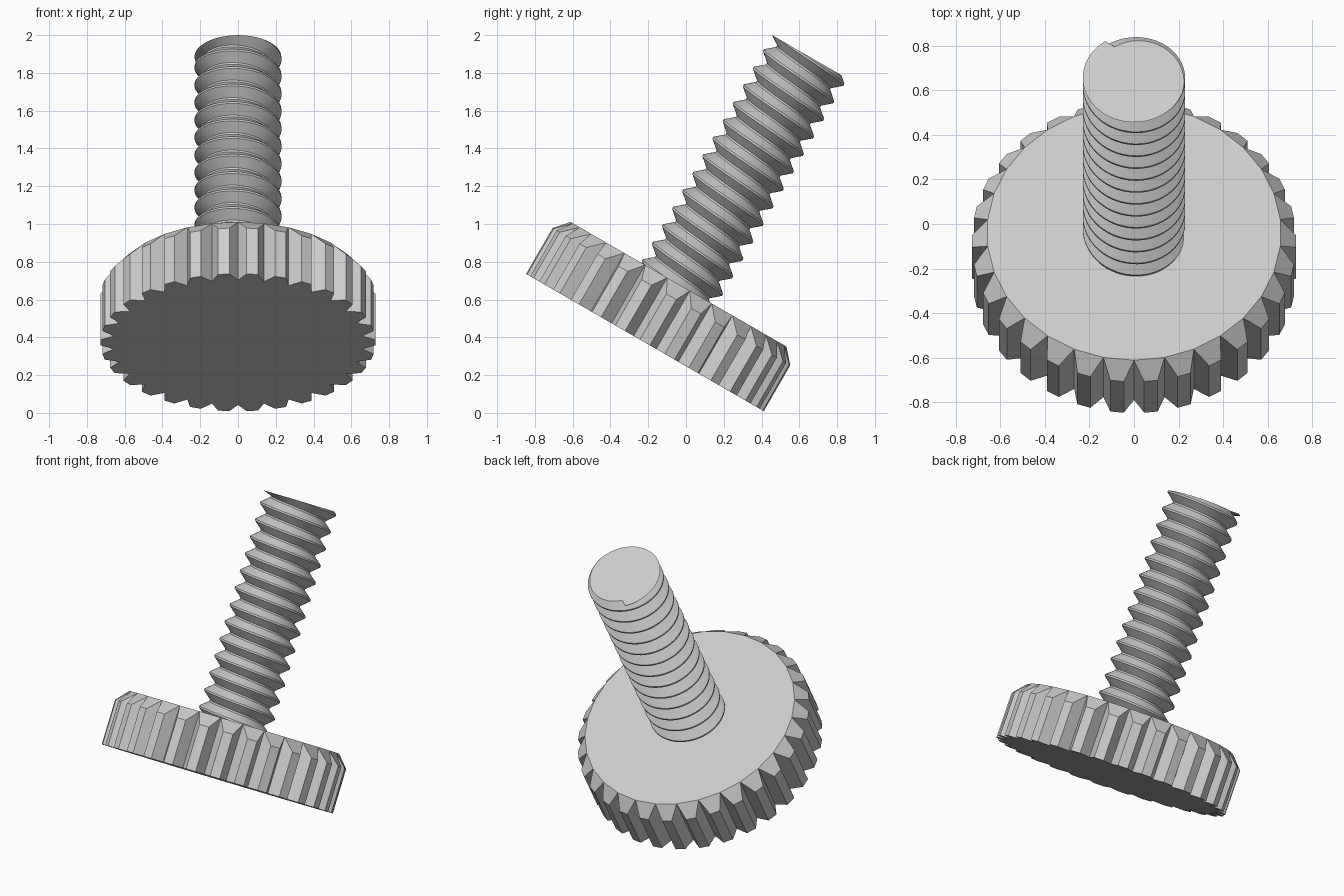
import bpy, bmesh, math
from mathutils import Matrix

if "Cube" in bpy.data.objects:
    bpy.data.objects.remove(bpy.data.objects["Cube"])

TILT = Matrix.Translation((0, -0.2175, 0.3725)) @ Matrix.Rotation(math.radians(-30), 4, 'X')

steel = bpy.data.materials.new("light_grey_steel")
steel.diffuse_color = (0.6, 0.6, 0.6, 1)
steel.use_nodes = True
steel.node_tree.nodes["Principled BSDF"].inputs["Base Color"].default_value = steel.diffuse_color


def polar(r, a, h):
    return (r * math.cos(a), r * math.sin(a), h)


def finish(bm, name):
    bmesh.ops.remove_doubles(bm, verts=bm.verts, dist=1e-5)
    bmesh.ops.recalc_face_normals(bm, faces=bm.faces)
    me = bpy.data.meshes.new(name)
    bm.to_mesh(me)
    bm.free()
    ob = bpy.data.objects.new(name, me)
    bpy.context.collection.objects.link(ob)
    me.materials.append(steel)
    ob.matrix_world = TILT
    return ob


# Knurled head: V-shaped valleys, flat tooth tips, chamfered upper rim
TEETH, TIP_R, VALLEY_R = 30, 0.728, 0.66
SIDE_H, HEAD_H, HALF_TIP = 0.28, 0.356, math.radians(2.4)
bm = bmesh.new()
low, mid, top = [], [], []
for i in range(TEETH):
    a = 2 * math.pi * i / TEETH
    valley = a - math.pi / TEETH
    low.append([bm.verts.new(polar(VALLEY_R, valley, 0)),
                bm.verts.new(polar(TIP_R, a - HALF_TIP, 0)),
                bm.verts.new(polar(TIP_R, a + HALF_TIP, 0))])
    mid.append([bm.verts.new(polar(TIP_R, a - HALF_TIP, SIDE_H)),
                bm.verts.new(polar(TIP_R, a + HALF_TIP, SIDE_H))])
    top.append(bm.verts.new(polar(VALLEY_R, valley, HEAD_H)))
for i in range(TEETH):
    n = (i + 1) % TEETH
    (v, p, q), (s, t) = low[i], mid[i]
    bm.faces.new((v, p, s, top[i]))            # rising flank
    bm.faces.new((p, q, t, s))                 # tip
    bm.faces.new((q, low[n][0], top[n], t))    # falling flank
    bm.faces.new((s, t, top[n], top[i]))       # chamfer
bm.faces.new(top)
bm.faces.new([v for tooth in low for v in tooth][::-1])
finish(bm, "knurled_head")

# Threaded shaft: helical profile trimmed flat at the tip
END_H, BASE_H, PITCH, TURNS = 1.746, 0.30, 0.107, 14
CREST, ROOT, SEGS = 0.23, 0.18, 60
START = math.radians(-20)
PROFILE = ((0.0, CREST), (0.1, CREST), (0.5, ROOT), (0.6, ROOT))


def column(f):
    """Points down the thread at turn fraction f, trimmed at the tip and base."""
    pts = [(r, END_H + PITCH * (1 - n - off - f))
           for n in range(TURNS + 1) for off, r in PROFILE]
    k = next(i for i, p in enumerate(pts) if p[1] <= END_H + 1e-7)
    cut = CREST
    if k and f < 0.4:                          # tip plane crosses an upper flank
        (r0, h0), (r1, h1) = pts[k - 1], pts[k]
        cut = r0 + (r1 - r0) * (h0 - END_H) / (h0 - h1)
    return [(cut, END_H) if i < k else (r, max(h, BASE_H))
            for i, (r, h) in enumerate(pts)]


bm = bmesh.new()
cols = []
for c in range(SEGS + 1):
    a = START + 2 * math.pi * c / SEGS
    cols.append([bm.verts.new(polar(r, a, h)) for r, h in column(c / SEGS)])
hub = bm.verts.new((0, 0, END_H))
for left, right in zip(cols, cols[1:]):
    bm.faces.new((hub, left[0], right[0]))
    for j in range(len(left) - 1):
        bm.faces.new((left[j], left[j + 1], right[j + 1], right[j]))
bmesh.ops.dissolve_degenerate(bm, dist=1e-5, edges=bm.edges)
shaft = finish(bm, "threaded_shaft")
bpy.context.view_layer.objects.active = shaft
shaft.select_set(True)
bpy.ops.object.shade_smooth_by_angle(angle=math.radians(25))
